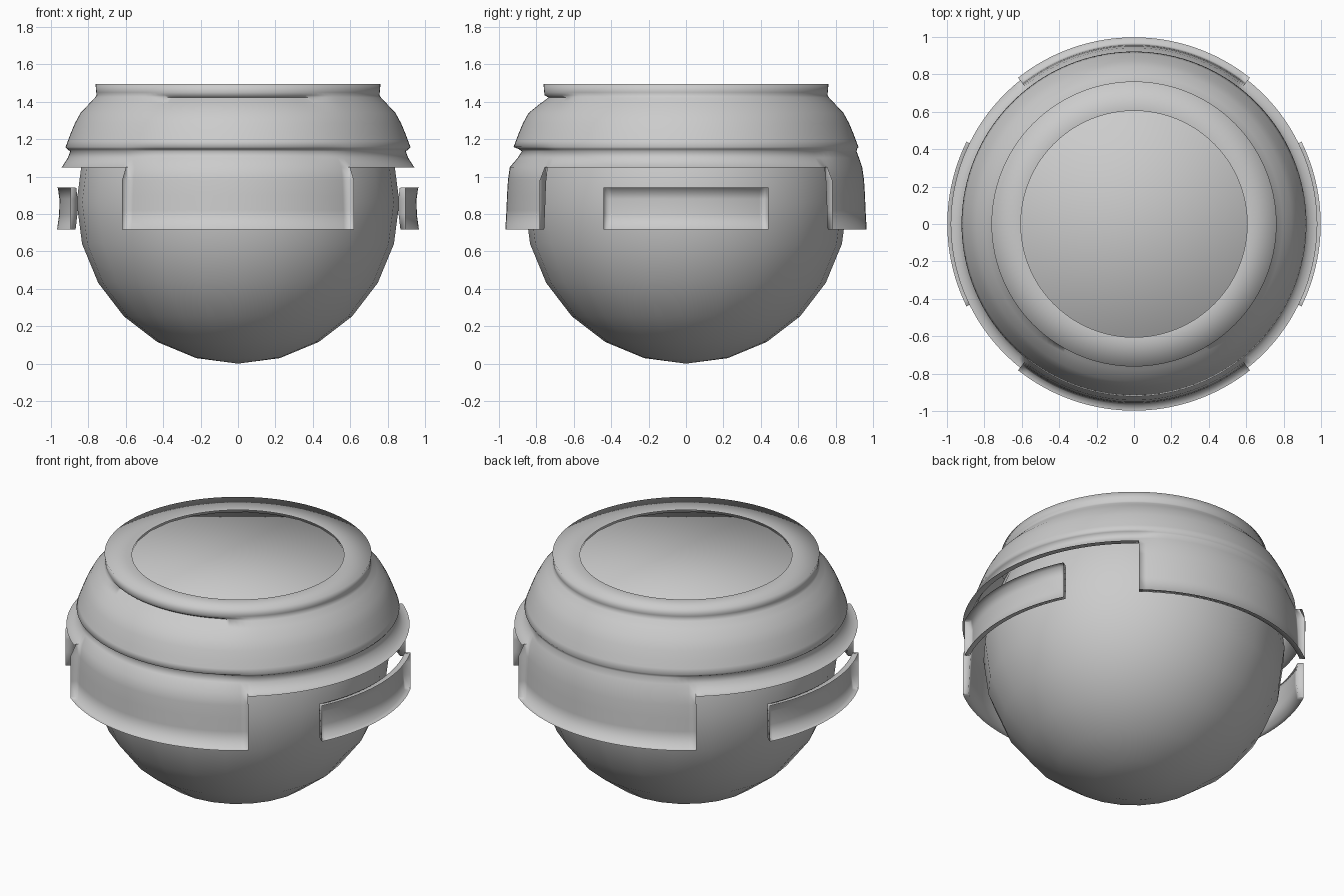
import bpy, bmesh
from math import sin, cos, radians

if "Cube" in bpy.data.objects:
    bpy.data.objects.remove(bpy.data.objects["Cube"])

FLAP, SIDE = 38.3, 26.1      # half widths of the panels, in degrees
RIM = 0.998                  # radius of the panel lips


def finish(name, bm, angle=100):
    bmesh.ops.remove_doubles(bm, verts=bm.verts, dist=0.0005)
    me = bpy.data.meshes.new(name)
    bm.to_mesh(me)
    bm.free()
    ob = bpy.data.objects.new(name, me)
    bpy.context.collection.objects.link(ob)
    bpy.ops.object.select_all(action='DESELECT')
    ob.select_set(True)
    bpy.context.view_layer.objects.active = ob
    bpy.ops.object.shade_smooth_by_angle(angle=radians(angle))


def sweep(bm, columns, closed=False):
    """Skin columns of (angle in degrees, radius, z), each running downwards."""
    grid = [[bm.verts.new((r * cos(radians(a)), r * sin(radians(a)), z))
             for a, r, z in col] for col in columns]
    n = len(grid)
    for i in range(n if closed else n - 1):
        p, q = grid[i], grid[(i + 1) % n]
        for j in range(len(p) - 1):
            bm.faces.new((p[j], p[j + 1], q[j + 1], q[j]))


def arc(start, end, steps):
    return [start + (end - start) * i / steps for i in range(steps + 1)]


def smoothstep(lo, hi, x):
    t = min(1, max(0, (x - lo) / (hi - lo)))
    return t * t * (3 - 2 * t)


def panel(bm, angles, rows, top_lip):
    """Curved panel with a thin outward lip along its free edges."""
    def column(a, edge=False):
        pts = [(a, RIM if edge else r, z) for r, z in rows]
        if top_lip:
            pts.insert(0, (a, RIM, rows[0][1] + 0.002))
        elif edge:
            pts[0] = (a, 0.965, rows[0][1])
        return pts + [(a, RIM, rows[-1][1] - 0.002)]

    cols = [column(a) for a in angles]
    sweep(bm, [column(angles[0] - 0.1, True)] + cols
          + [column(angles[-1] + 0.1, True)])


# Round body with a flat top
bm = bmesh.new()
bmesh.ops.create_uvsphere(bm, u_segments=24, v_segments=12, radius=0.863)
bmesh.ops.delete(bm, geom=[v for v in bm.verts if v.co.z > 0.65], context='VERTS')
bmesh.ops.contextual_create(bm, geom=[e for e in bm.edges if e.is_boundary])
bmesh.ops.translate(bm, verts=bm.verts, vec=(0, 0, 0.863))
bmesh.ops.recalc_face_normals(bm, faces=bm.faces)
finish("body", bm)

# Stepped collar: (radius, z, depth of the groove at the front)
profile = [(0.605, 1.485, 0), (0.762, 1.495, 0), (0.758, 1.45, 0),
           (0.756, 1.435, 0), (0.765, 1.422, 0.03), (0.795, 1.39, 0.015),
           (0.842, 1.34, 0), (0.872, 1.285, 0), (0.895, 1.23, 0),
           (0.91, 1.19, 0), (0.922, 1.158, 0), (0.914, 1.147, 0.02),
           (0.897, 1.135, 0.02), (0.91, 1.10, 0.01), (0.942, 1.05, 0)]
back, front = arc(90 - FLAP, 90 + FLAP, 32), arc(270 - FLAP, 270 + FLAP, 32)
left = arc(90 + FLAP, 270 - FLAP, 44)
right = arc(270 + FLAP, 450 - FLAP, 44)

columns = []
for a in back[:-1] + left[:-1] + front[:-1] + right[:-1]:
    groove = 1 - smoothstep(26, 42, abs(a - 270))
    fill = 1 - smoothstep(30, 40, abs(a - 90))
    columns.append([(a, r - groove * d + (0.015 * fill if 1.08 < z < 1.14 else 0), z)
                    for r, z, d in profile])
bm = bmesh.new()
sweep(bm, columns, closed=True)

# Lip under the collar at both sides
for angles in (left, right):
    sweep(bm, [[(a, 0.942, 1.05), (a, 0.98, 1.048)] for a in angles])

# Front and back flaps hanging from the collar
flap_rows = [(0.942, 1.05), (0.952, 0.98), (0.957, 0.90), (0.96, 0.82), (0.966, 0.718)]
for angles in (front, back):
    panel(bm, angles, flap_rows, False)
finish("collar", bm)

# Separate side panels
side_rows = [(0.963, 0.94), (0.955, 0.88), (0.956, 0.80), (0.967, 0.718)]
for name, centre in (("right_panel", 0), ("left_panel", 180)):
    bm = bmesh.new()
    panel(bm, arc(centre - SIDE, centre + SIDE, 28), side_rows, True)
    finish(name, bm)
